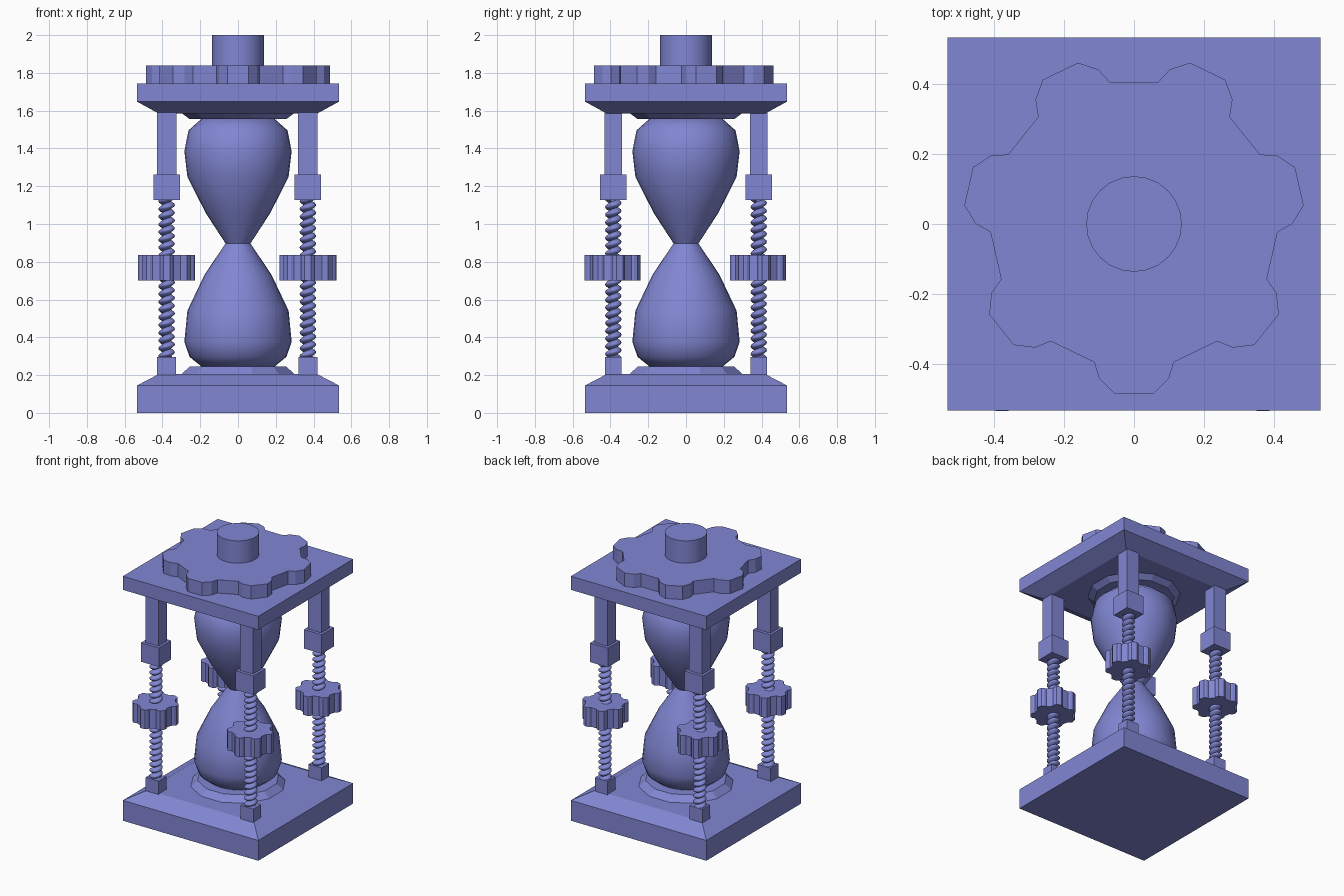
import bpy, bmesh
from math import sin, cos, pi, radians, sqrt

if "Cube" in bpy.data.objects:
    bpy.data.objects.remove(bpy.data.objects["Cube"])

blue = bpy.data.materials.new("blue")
blue.diffuse_color = (.22, .24, .65, 1)
blue.use_nodes = True
blue.node_tree.nodes["Principled BSDF"].inputs["Base Color"].default_value = blue.diffuse_color


def finish(name, bm, smooth=None):
    bmesh.ops.recalc_face_normals(bm, faces=bm.faces[:])
    me = bpy.data.meshes.new(name)
    bm.to_mesh(me)
    bm.free()
    me.materials.append(blue)
    ob = bpy.data.objects.new(name, me)
    bpy.context.collection.objects.link(ob)
    if smooth:
        bpy.ops.object.select_all(action='DESELECT')
        ob.select_set(True)
        bpy.context.view_layer.objects.active = ob
        bpy.ops.object.shade_smooth_by_angle(angle=radians(smooth))
    return ob


def loft(name, sections, smooth=None):
    """Stack closed outlines [(points, z), ...] and cap both ends."""
    bm = bmesh.new()
    rings = [[bm.verts.new((x, y, z)) for x, y in pts] for pts, z in sections]
    n = len(rings[0])
    for a, b in zip(rings, rings[1:]):
        for i in range(n):
            j = (i + 1) % n
            bm.faces.new((a[i], a[j], b[j], b[i]))
    bm.faces.new(rings[0][::-1])
    bm.faces.new(rings[-1])
    return finish(name, bm, smooth)


def circle(r, n, turn=0.0):
    return [(r * cos(turn + 2 * pi * i / n), r * sin(turn + 2 * pi * i / n)) for i in range(n)]


def lathe(name, profile, n, turn=0.0, smooth=None):
    return loft(name, [(circle(r, n, turn), z) for r, z in profile], smooth)


def slab(name, profile):
    return lathe(name, [(h * sqrt(2), z) for h, z in profile], 4, pi / 4)


def box(name, x, y, hx, hy, z0, z1):
    pts = [(x - hx, y - hy), (x + hx, y - hy), (x + hx, y + hy), (x - hx, y + hy)]
    return loft(name, [(pts, z0), (pts, z1)])


def gear(name, x, y, scale, z0, z1):
    """Seven chunky teeth, one facing the front."""
    tooth = [(-.114, .396), (-.10, .443), (-.056, .486), (.056, .486), (.10, .443), (.114, .396)]
    pts = []
    for k in range(7):
        a = -pi / 2 + 2 * pi * k / 7
        for t, r in tooth:
            pts.append((x + scale * (r * cos(a) - t * sin(a)),
                        y + scale * (r * sin(a) + t * cos(a))))
    return loft(name, [(pts, z0), (pts, z1)])


def screw(name, x, y, z0, z1, pitch=.041, n=14, m=6):
    """Threaded rod: a rounded thread profile swept along a helix."""
    bm = bmesh.new()
    rows = []
    for i in range(int(n * ((z1 - z0) / pitch - 1)) + 1):
        a = 2 * pi * i / n
        row = []
        for j in range(m + 1):
            r = .021 + .023 * sin(pi * j / m)
            row.append(bm.verts.new((x + r * cos(a), y + r * sin(a), z0 + pitch * (i / n + j / m))))
        rows.append(row)
    for a, b in zip(rows, rows[1:]):
        for j in range(m):
            bm.faces.new((a[j], b[j], b[j + 1], a[j + 1]))
    bmesh.ops.remove_doubles(bm, verts=bm.verts[:], dist=.0005)
    return finish(name, bm, 50)


# Base and top plates with their collars
slab("base_plate", [(.535, 0), (.535, .145), (.42, .205)])
lathe("base_collar", [(.315, .20), (.265, .245)], 12, pi / 12)
slab("top_plate", [(.42, 1.585), (.535, 1.648), (.535, 1.745)])
lathe("top_collar", [(.265, 1.555), (.315, 1.592)], 12, pi / 12)

# Gear and knob on top
gear("top_gear", 0, 0, 1, 1.74, 1.84)
lathe("top_knob", [(.137, 1.835), (.137, 2.0)], 24, smooth=30)

# Glass with two bulbs
glass = [(.19, .243), (.257, .297), (.284, .377), (.268, .541), (.177, .732), (.066, .897),
         (.172, 1.06), (.268, 1.25), (.284, 1.385), (.262, 1.496), (.19, 1.56)]
lathe("hourglass", glass, 32, smooth=45)

# Four corner posts: foot, threaded rod, gear, block and upper post
for side, x in (("left", -.378), ("right", .370)):
    for end, y in (("front", -.385), ("back", .385)):
        tag = f"{end}_{side}"
        box(f"{tag}_foot", x, y, .051, .043, .17, .297)
        screw(f"{tag}_screw", x, y, .26, 1.16)
        gear(f"{tag}_gear", x, y, .311, .70, .837)
        box(f"{tag}_block", x, y, .07, .069, 1.127, 1.263)
        box(f"{tag}_post", x, y, .052, .047, 1.25, 1.63)
